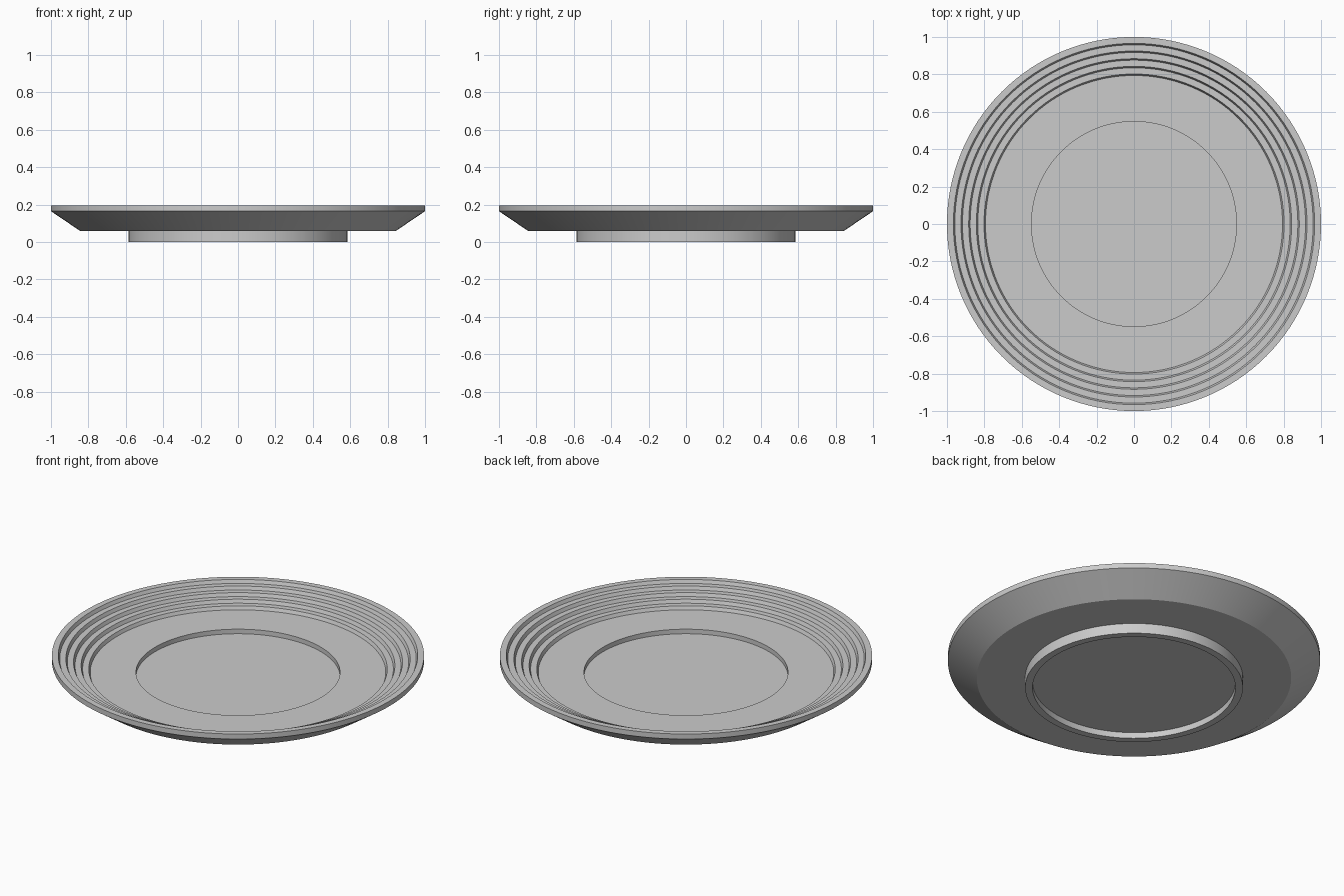
import bpy
import bmesh
import math

cube = bpy.data.objects.get("Cube")
if cube:
    bpy.data.objects.remove(cube, do_unlink=True)

SIDES = 128

# Plain grey material
grey = bpy.data.materials.new("plain grey")
grey.use_nodes = True
colour = (0.6, 0.6, 0.6, 1.0)
grey.diffuse_color = colour
grey.node_tree.nodes["Principled BSDF"].inputs["Base Color"].default_value = colour


def lathe(name, profile):
    """Spin a radius/height profile, with both ends on the axis, about z."""
    mesh = bpy.data.meshes.new(name)
    bm = bmesh.new()
    verts = [bm.verts.new((r, 0, z)) for r, z in profile]
    edges = [bm.edges.new(pair) for pair in zip(verts, verts[1:])]
    bmesh.ops.spin(bm, geom=verts + edges, cent=(0, 0, 0), axis=(0, 0, 1),
                   angle=math.tau, steps=SIDES, use_duplicate=False)
    bmesh.ops.remove_doubles(bm, verts=bm.verts, dist=0.0005)
    bmesh.ops.recalc_face_normals(bm, faces=bm.faces)
    bm.to_mesh(mesh)
    bm.free()
    obj = bpy.data.objects.new(name, mesh)
    bpy.context.collection.objects.link(obj)
    mesh.materials.append(grey)
    bpy.ops.object.select_all(action="DESELECT")
    obj.select_set(True)
    bpy.context.view_layer.objects.active = obj
    bpy.ops.object.shade_smooth_by_angle(angle=math.radians(25))
    return obj


# Underside: recessed centre, foot ring, flat base, flared side and rim
profile = [(0, 0.035), (0.545, 0.035), (0.545, 0), (0.585, 0), (0.585, 0.06),
           (0.845, 0.06), (1, 0.165), (1, 0.195)]

# Stepped inner rim, descending towards the centre
STEPS, RISE, TREAD = 5, 0.02, 0.041
for i in range(STEPS):
    r, z = 0.966 - i * TREAD, 0.195 - i * RISE
    profile += [(r, z), (r - 0.008, z - RISE)]

# Flat plate and sunken well
profile += [(0.548, 0.095), (0.548, 0.068), (0, 0.068)]

lathe("stepped_dish", profile)
